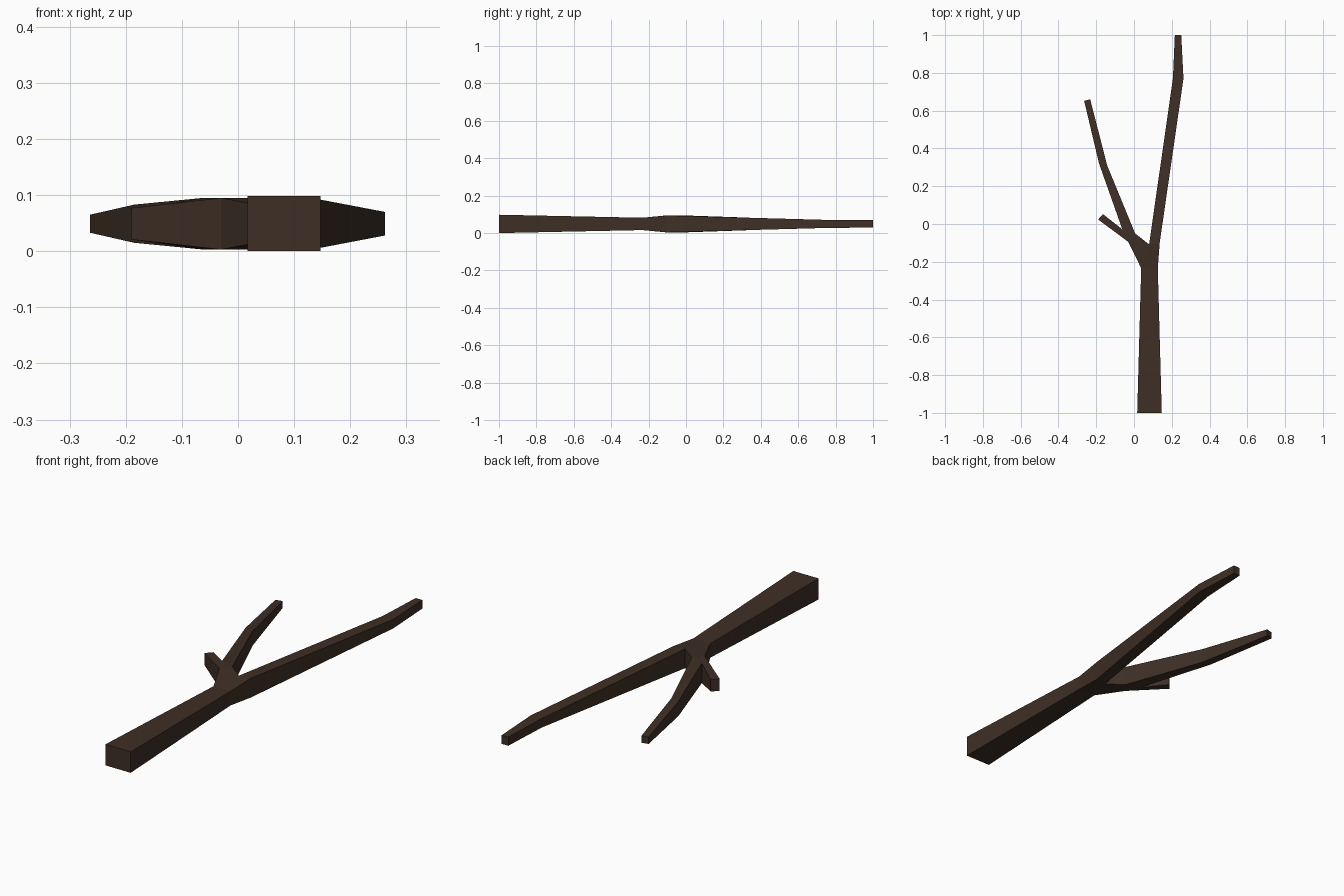
import bpy, bmesh

if "Cube" in bpy.data.objects:
    bpy.data.objects.remove(bpy.data.objects["Cube"])

# Single bark colour
bark = bpy.data.materials.new("dark_brown_bark")
bark.diffuse_color = (0.048, 0.028, 0.019, 1)
bark.use_nodes = True
bark.node_tree.nodes["Principled BSDF"].inputs["Base Color"].default_value = bark.diffuse_color

MID_Z = 0.049

# Plan points of the forked branch: x, y, half thickness
P = {
    "base_l": (0.017, -1.0, 0.049), "base_r": (0.147, -1.0, 0.049),
    "neck_l": (0.038, -0.234, 0.033), "neck_r": (0.126, -0.234, 0.033),
    "crotch": (0.080, -0.108, 0.045), "main_r": (0.136, -0.10, 0.045),
    "bend_l": (0.206, 0.77, 0.021), "bend_r": (0.262, 0.77, 0.021),
    "tip_l": (0.216, 1.0, 0.020), "tip_r": (0.250, 1.0, 0.020),
    "fork_l": (-0.030, -0.095, 0.046), "fork_r": (0.006, -0.050, 0.046),
    "fork_t": (-0.062, -0.028, 0.046),
    "side_l": (-0.185, 0.32, 0.034), "side_r": (-0.142, 0.31, 0.034),
    "side_tip_l": (-0.264, 0.652, 0.016), "side_tip_r": (-0.232, 0.660, 0.016),
    "twig_l": (-0.190, 0.024, 0.028), "twig_r": (-0.164, 0.052, 0.028),
}

# Segments, each counter-clockwise seen from above
SEGMENTS = [
    ("base_l", "base_r", "neck_r", "neck_l"),          # trunk
    ("neck_l", "neck_r", "main_r", "crotch"),          # main joint
    ("crotch", "main_r", "bend_r", "bend_l"),          # main limb
    ("bend_l", "bend_r", "tip_r", "tip_l"),            # main limb end
    ("neck_l", "crotch", "fork_r", "fork_l"),          # side joint
    ("fork_l", "fork_r", "fork_t"),                    # side fork
    ("fork_t", "fork_r", "side_r", "side_l"),          # side limb
    ("side_l", "side_r", "side_tip_r", "side_tip_l"),  # side limb end
    ("fork_l", "fork_t", "twig_r", "twig_l"),          # short twig
]

bm = bmesh.new()
top = {k: bm.verts.new((x, y, MID_Z + h)) for k, (x, y, h) in P.items()}
low = {k: bm.verts.new((x, y, MID_Z - h)) for k, (x, y, h) in P.items()}

# Upper and lower skins, then walls along the open outline edges
edges = {(s[i], s[(i + 1) % len(s)]) for s in SEGMENTS for i in range(len(s))}
for s in SEGMENTS:
    bm.faces.new([top[k] for k in s])
    bm.faces.new([low[k] for k in reversed(s)])
for a, b in sorted(edges):
    if (b, a) not in edges:
        bm.faces.new((low[a], low[b], top[b], top[a]))
bmesh.ops.recalc_face_normals(bm, faces=bm.faces)

mesh = bpy.data.meshes.new("forked_branch")
bm.to_mesh(mesh)
bm.free()
mesh.materials.append(bark)
branch = bpy.data.objects.new("forked_branch", mesh)
bpy.context.collection.objects.link(branch)
